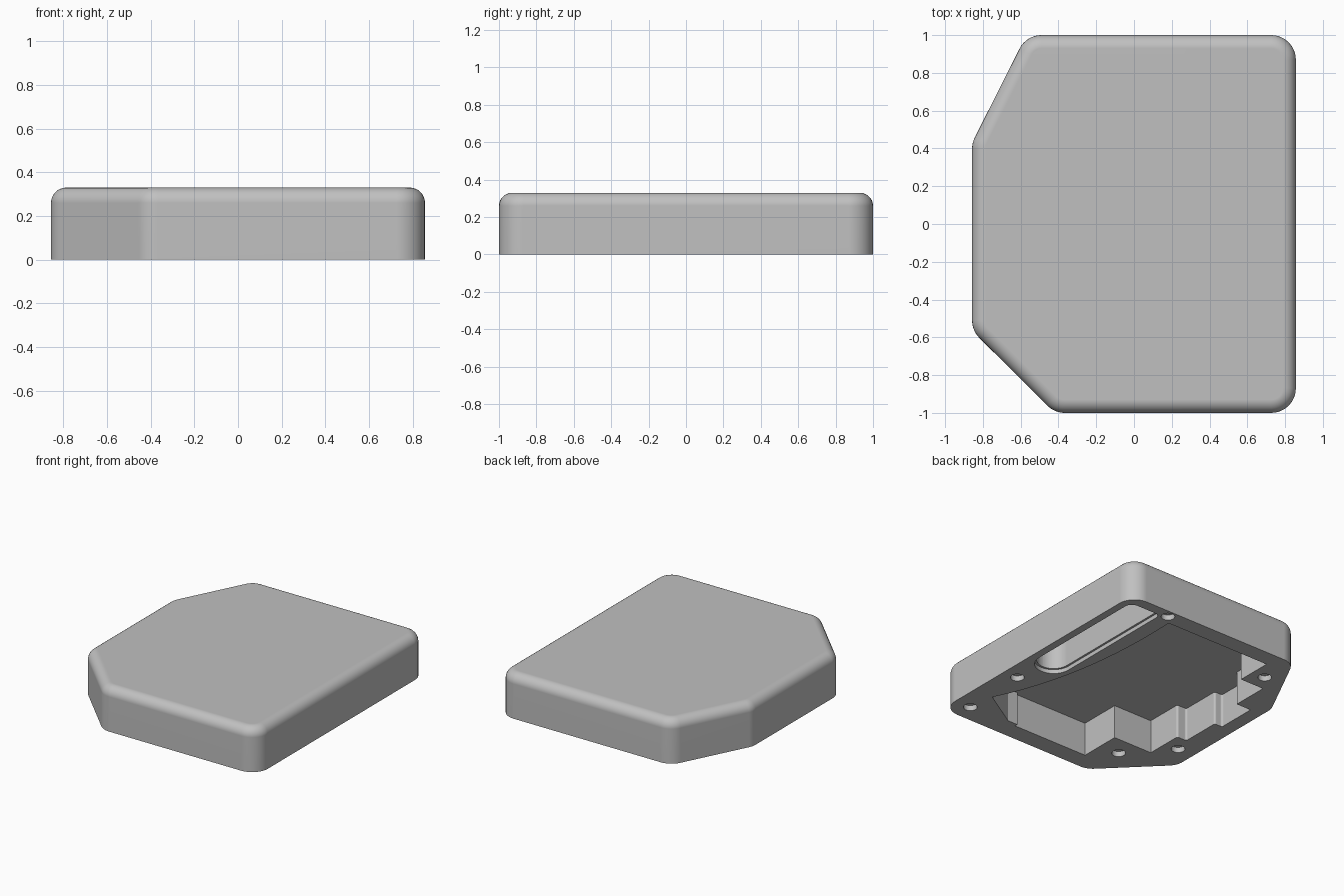
import bpy, bmesh, math
from mathutils import Vector

if "Cube" in bpy.data.objects:
    bpy.data.objects.remove(bpy.data.objects["Cube"])

HEIGHT = 0.33
CAVITY_TOP = 0.25

grey = bpy.data.materials.new("plain_grey")
grey.use_nodes = True
grey.diffuse_color = (0.53, 0.53, 0.53, 1)
grey.node_tree.nodes["Principled BSDF"].inputs["Base Color"].default_value = (0.53, 0.53, 0.53, 1)


def rounded(corners, steps=8):
    """Turn (x, y, radius) corners into a polygon with arc corners."""
    out = []
    for i, (x, y, r) in enumerate(corners):
        p = Vector((x, y))
        if r == 0:
            out.append(p)
            continue
        a = (Vector(corners[i - 1][:2]) - p).normalized()
        b = (Vector(corners[(i + 1) % len(corners)][:2]) - p).normalized()
        half = a.angle(b) / 2
        centre = p + (a + b).normalized() * (r / math.sin(half))
        start = p + a * (r / math.tan(half)) - centre
        end = p + b * (r / math.tan(half)) - centre
        sweep = start.angle_signed(end)
        for k in range(steps + 1):
            t = -sweep * k / steps
            out.append(centre + Vector((start.x * math.cos(t) - start.y * math.sin(t),
                                        start.x * math.sin(t) + start.y * math.cos(t))))
    return out


def prism(name, outline, z0, z1, fillet=0):
    """Extrude a flat outline, optionally rounding its top rim."""
    bm = bmesh.new()
    base = bm.faces.new([bm.verts.new((p[0], p[1], z0)) for p in outline])
    ext = bmesh.ops.extrude_face_region(bm, geom=[base])
    for v in ext["geom"]:
        if isinstance(v, bmesh.types.BMVert):
            v.co.z = z1
    bmesh.ops.recalc_face_normals(bm, faces=bm.faces)
    if fillet:
        rim = [e for e in bm.edges if all(v.co.z > z1 - 1e-4 for v in e.verts)]
        bmesh.ops.bevel(bm, geom=rim, offset=fillet, segments=7, profile=0.5, affect='EDGES')
    mesh = bpy.data.meshes.new(name)
    bm.to_mesh(mesh)
    bm.free()
    mesh.materials.append(grey)
    obj = bpy.data.objects.new(name, mesh)
    bpy.context.collection.objects.link(obj)
    return obj


def activate(obj):
    bpy.ops.object.select_all(action='DESELECT')
    obj.select_set(True)
    bpy.context.view_layer.objects.active = obj


def cut(target, cutter):
    mod = target.modifiers.new("cut", 'BOOLEAN')
    mod.operation = 'DIFFERENCE'
    mod.solver = 'EXACT'
    mod.object = cutter
    activate(target)
    bpy.ops.object.modifier_apply(modifier=mod.name)
    bpy.data.objects.remove(cutter)


# Outer shell: rectangle with two unequal clipped corners
R = 0.13
shell = prism("case_shell", rounded([
    (0.857, -1, R), (0.857, 1, R), (-0.57, 1, R),
    (-0.857, 0.43, R), (-0.857, -0.565, R), (-0.42, -1, R)]), 0, HEIGHT, 0.07)

# Main cavity: curved side, then stepped walls around the other side
p0, p1, p2 = Vector((0.427, 0.875)), Vector((0.39, -0.05)), Vector((0.70, -0.664))
curve = [p2 * (1 - t) ** 2 + p1 * 2 * t * (1 - t) + p0 * t * t
         for t in (k / 20 for k in range(21))]
s = 0.015
steps = [(-0.44, 0.875, 0), (-0.44, 0.606, 0), (-0.634, 0.606, 0), (-0.634, 0.33, 0),
         (-0.755, 0.33, 0), (-0.755, 0.03, s), (-0.69, 0.03, s), (-0.69, -0.27, s),
         (-0.61, -0.27, s), (-0.61, -0.55, 0), (-0.29, -0.55, 0), (-0.29, -0.863, 0),
         (0.33, -0.863, 0), (0.33, -0.84, 0), (0.41, -0.84, 0)]
cut(shell, prism("cavity_cutter", curve + rounded(steps, 4), -0.1, CAVITY_TOP))


# Side slot with a shallow wider lip
def slot(inset, depth):
    x0, x1, y0, y1 = 0.54 + inset, 0.80 - inset, -0.18 + inset, 0.92 - inset
    r = (x1 - x0) / 2 - 0.001
    return prism("slot_cutter", rounded([(x1, y0, r), (x1, y1, 0.06),
                                         (x0, y1, 0.04), (x0, y0, r)], 12), -0.1, depth)


cut(shell, slot(0, 0.03))
cut(shell, slot(0.015, CAVITY_TOP))

# Round magnet sockets around the rim
for x, y in [(0.488, 0.94), (-0.546, 0.73), (0.74, -0.35),
             (0.726, -0.864), (-0.447, -0.695), (-0.72, -0.393)]:
    ring = [(x + 0.047 * math.cos(k * math.tau / 28), y + 0.047 * math.sin(k * math.tau / 28))
            for k in range(28)]
    cut(shell, prism("socket_cutter", ring, -0.1, 0.04))

activate(shell)
bpy.ops.object.shade_smooth_by_angle(angle=math.radians(30))
weighted = shell.modifiers.new("clean_shading", 'WEIGHTED_NORMAL')
weighted.keep_sharp = True
